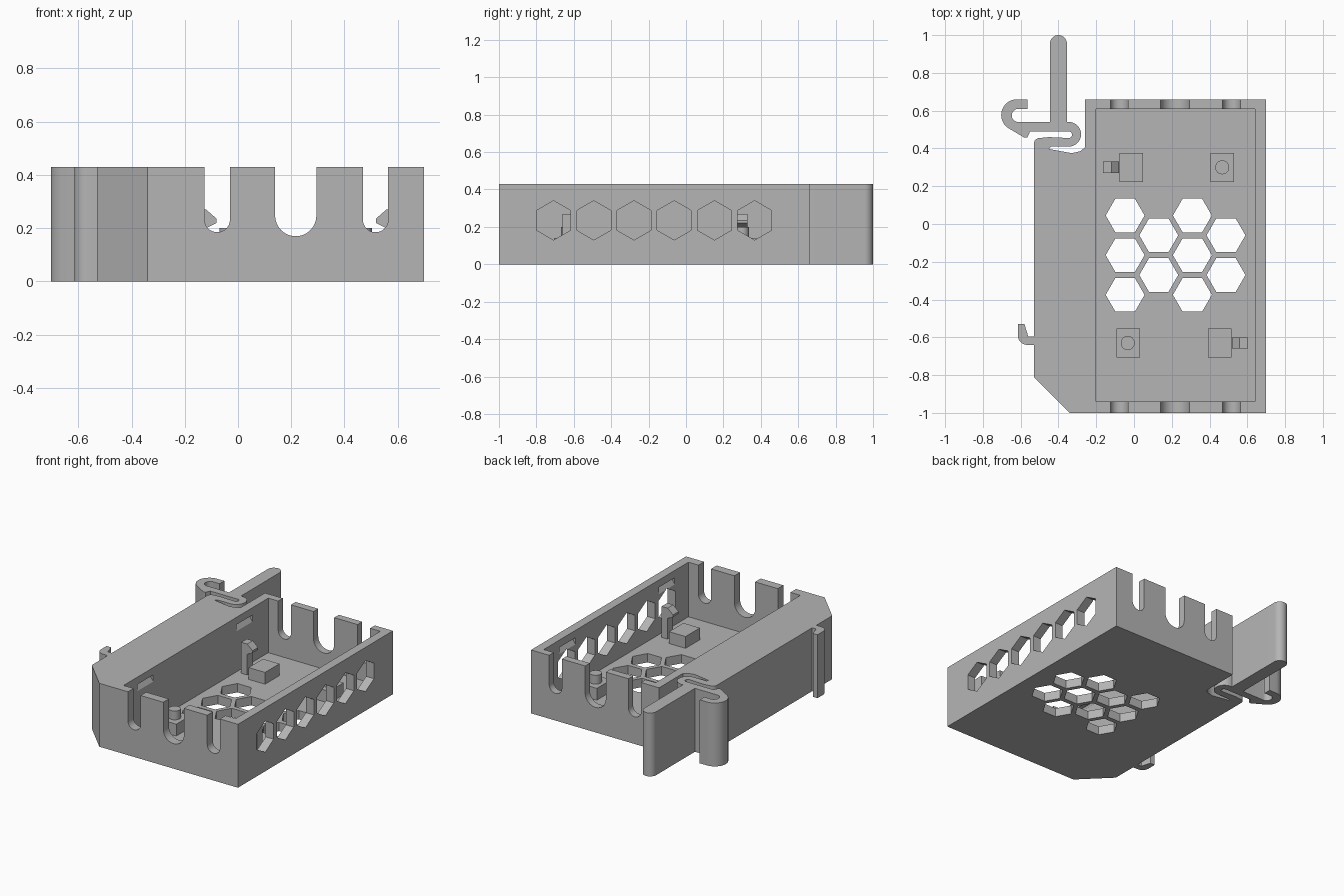
import bpy, bmesh
from math import cos, sin, radians

cube = bpy.data.objects.get("Cube")
if cube:
    bpy.data.objects.remove(cube, do_unlink=True)

HEIGHT, FLOOR = 0.43, 0.06

grey = bpy.data.materials.new("grey plastic")
grey.use_nodes = True
colour = (0.46, 0.46, 0.46, 1)
grey.diffuse_color = colour
grey.node_tree.nodes["Principled BSDF"].inputs["Base Color"].default_value = colour


def arc(cx, cy, r, start, end, steps=16):
    angles = [radians(start + (end - start) * i / steps) for i in range(steps + 1)]
    return [(cx + r * cos(a), cy + r * sin(a)) for a in angles]


def rect(x0, y0, x1, y1):
    return [(x0, y0), (x1, y0), (x1, y1), (x0, y1)]


def prism(name, points, axis, lo, hi):
    """Extrude a flat profile along one axis."""
    place = {"x": lambda a, b, t: (t, a, b),
             "y": lambda a, b, t: (a, t, b),
             "z": lambda a, b, t: (a, b, t)}[axis]
    bm = bmesh.new()
    low = [bm.verts.new(place(a, b, lo)) for a, b in points]
    high = [bm.verts.new(place(a, b, hi)) for a, b in points]
    bm.faces.new(low)
    bm.faces.new(high)
    for i in range(len(points)):
        j = (i + 1) % len(points)
        bm.faces.new((low[i], low[j], high[j], high[i]))
    bmesh.ops.recalc_face_normals(bm, faces=bm.faces)
    mesh = bpy.data.meshes.new(name)
    bm.to_mesh(mesh)
    bm.free()
    mesh.materials.append(grey)
    ob = bpy.data.objects.new(name, mesh)
    bpy.context.collection.objects.link(ob)
    return ob


def activate(ob):
    bpy.ops.object.select_all(action="DESELECT")
    ob.select_set(True)
    bpy.context.view_layer.objects.active = ob


def cut(target, points, axis, lo, hi):
    cutter = prism("cutter", points, axis, lo, hi)
    cutter.hide_render = True
    mod = target.modifiers.new("cut", "BOOLEAN")
    mod.operation, mod.solver, mod.object = "DIFFERENCE", "EXACT", cutter
    activate(target)
    bpy.ops.object.modifier_apply(modifier=mod.name)
    bpy.data.objects.remove(cutter, do_unlink=True)


# Outline of the case with its spring latch and side hook
outline = [(0.70, -1), (0.70, 0.66), (-0.26, 0.66), (-0.26, 0.405),
           (-0.285, 0.385), (-0.33, 0.375), (-0.45, 0.397), (-0.44, 0.41)]
outline += arc(-0.345, 0.475, 0.065, -90, 90)            # spring bend
outline += [(-0.355, 0.54)]
outline += arc(-0.40, 0.955, 0.045, 0, 180)              # lever tip
outline += [(-0.445, 0.54)]
outline += arc(-0.612, 0.575, 0.035, -90, -270)          # inside of latch hook
outline += [(-0.565, 0.61), (-0.565, 0.66)]
outline += arc(-0.62, 0.577, 0.083, 90, 235)             # outside of latch hook
outline += [(-0.58, 0.457), (-0.565, 0.457), (-0.55, 0.49)]
outline += arc(-0.345, 0.4725, 0.0175, 90, -90, 10)      # inside of spring
outline += [(-0.45, 0.46)]
outline += arc(-0.50, 0.425, 0.03, 90, 180, 8)
outline += [(-0.53, -0.595), (-0.56, -0.595), (-0.58, -0.53), (-0.615, -0.53)]
outline += arc(-0.565, -0.59, 0.05, 180, 270, 8)         # side hook
outline += [(-0.53, -0.64), (-0.53, -0.81), (-0.34, -1)]
case = prism("case", outline, "z", 0, HEIGHT)

# Cavity
cut(case, rect(-0.20, -0.94, 0.64, 0.61), "z", FLOOR, 0.6)

# Round-bottomed slots through both end walls
for x, r, z in [(-0.078, 0.0475, 0.232), (0.217, 0.0775, 0.247), (0.517, 0.0475, 0.232)]:
    cut(case, arc(x, z, r, 180, 360, 24) + [(x + r, 0.6), (x - r, 0.6)], "y", -1.1, 0.8)

# Honeycomb vents in the floor
for col in range(4):
    for row in range(3 - col % 2):
        hexagon = arc(-0.047 + 0.178 * col, 0.045 - 0.105 * (col % 2) - 0.21 * row,
                      0.103, 0, 300, 5)
        cut(case, hexagon, "z", -0.1, 0.1)

# Row of vents in the left wall
for i in range(6):
    cut(case, arc(-0.708 + 0.215 * i, 0.235, 0.105, 30, 330, 5), "x", 0.6, 0.8)

# Lid snap recesses in both long inner walls
for y in (-0.708, 0.355):
    for x, side in ((-0.20, -1), (0.64, 1)):
        wedge = [(x - side * 0.01, 0.38), (x + side * 0.03, 0.38),
                 (x, 0.335), (x - side * 0.01, 0.335)]
        cut(case, wedge, "y", y - 0.085, y + 0.085)

parts = [case]

# Board supports: four blocks, two with pegs, two with clips
for name, x, y in [("back_right", -0.015, 0.30), ("back_left", 0.467, 0.30),
                   ("front_right", -0.03, -0.63), ("front_left", 0.453, -0.63)]:
    parts.append(prism(name + "_support",
                       rect(x - 0.062, y - 0.077, x + 0.062, y + 0.077),
                       "z", FLOOR - 0.01, 0.14))
for name, x, y in [("back_peg", 0.467, 0.30), ("front_peg", -0.033, -0.63)]:
    parts.append(prism(name, arc(x, y, 0.037, 0, 345, 23), "z", 0.13, 0.2))
for name, x, y, d in [("back_clip", -0.165, 0.30, 1), ("front_clip", 0.603, -0.63, -1)]:
    profile = [(x, FLOOR - 0.01), (x + d * 0.045, FLOOR - 0.01), (x + d * 0.045, 0.2),
               (x + d * 0.085, 0.22), (x + d * 0.085, 0.235), (x + d * 0.045, 0.27),
               (x, 0.27)]
    parts.append(prism(name, profile, "y", y - 0.03, y + 0.03))

for part in parts:
    activate(part)
    bpy.ops.object.shade_smooth_by_angle(angle=radians(28))
